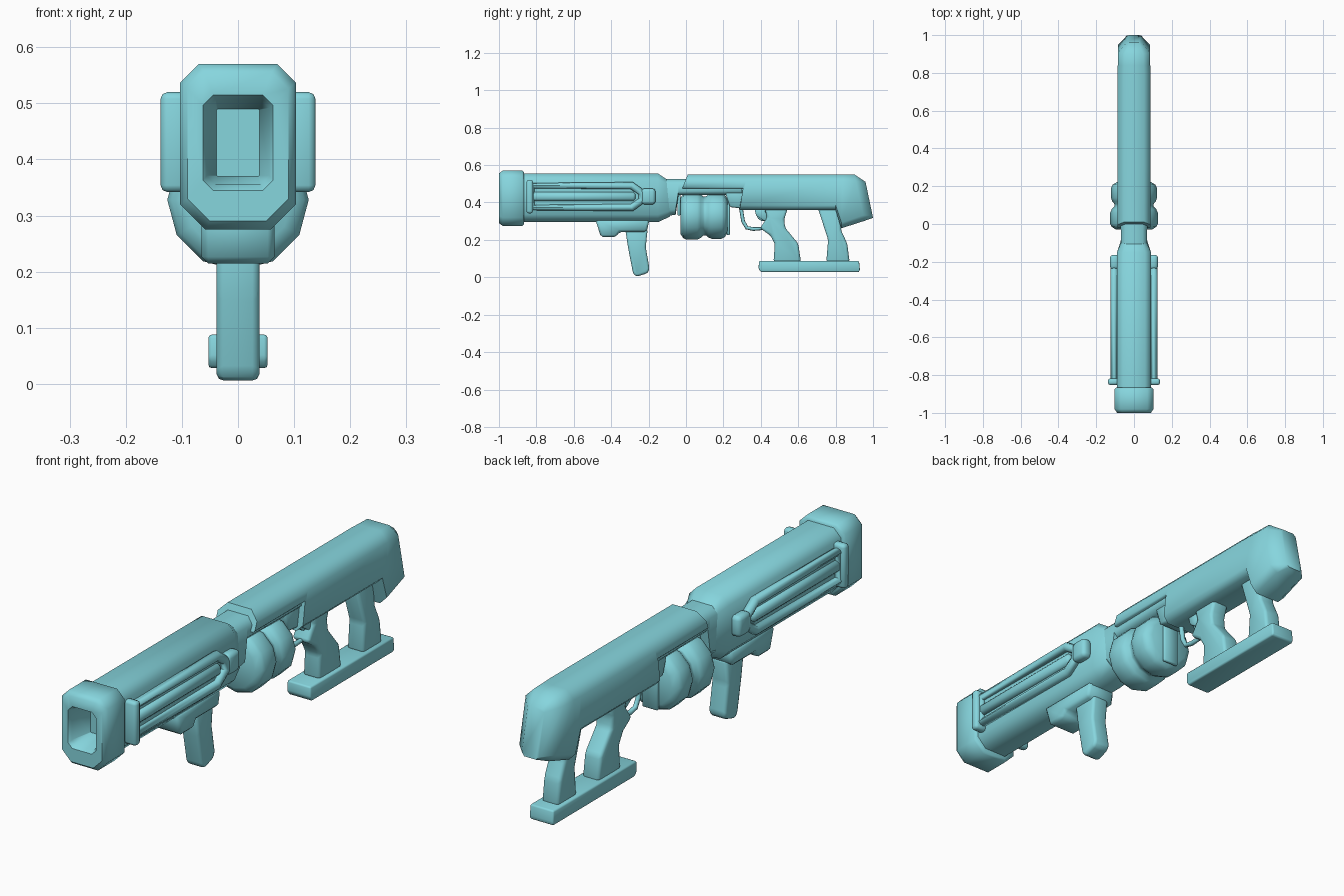
import bpy, bmesh, math

cube = bpy.data.objects.get("Cube")
if cube:
    bpy.data.objects.remove(cube, do_unlink=True)

teal = bpy.data.materials.new("teal")
TEAL = (0.24, 0.67, 0.73, 1)
teal.diffuse_color = TEAL
teal.use_nodes = True
next(n for n in teal.node_tree.nodes if n.type == 'BSDF_PRINCIPLED').inputs["Base Color"].default_value = TEAL


def smooth(ob, angle):
    bpy.ops.object.select_all(action='DESELECT')
    bpy.context.view_layer.objects.active = ob
    ob.select_set(True)
    bpy.ops.object.shade_smooth_by_angle(angle=math.radians(angle))


def finish(name, bm, angle=50):
    bmesh.ops.recalc_face_normals(bm, faces=bm.faces[:])
    me = bpy.data.meshes.new(name)
    bm.to_mesh(me)
    bm.free()
    me.materials.append(teal)
    ob = bpy.data.objects.new(name, me)
    bpy.context.collection.objects.link(ob)
    smooth(ob, angle)
    return ob


def skin(bm, rings, closed=False):
    """Bridge equal rings of vertices, with caps at open ends."""
    n = len(rings[0])
    for a, b in zip(rings, rings[1:] + (rings[:1] if closed else [])):
        for i in range(n):
            j = (i + 1) % n
            bm.faces.new((a[i], a[j], b[j], b[i]))
    if not closed:
        bm.faces.new(rings[0])
        bm.faces.new(rings[-1])


def loft(name, sections, angle=50):
    """Sections: y low, z low, y high, z high, half width, low chamfer, high chamfer."""
    bm = bmesh.new()
    rings = []
    for yb, zb, yt, zt, w, cb, ct in sections:
        pts = [(w - cb, zb), (w, zb + cb), (w, zt - ct), (w - ct, zt),
               (ct - w, zt), (-w, zt - ct), (-w, zb + cb), (cb - w, zb)]
        rings.append([bm.verts.new((x, yb + (yt - yb) * (z - zb) / (zt - zb), z)) for x, z in pts])
    skin(bm, rings)
    return finish(name, bm, angle)


def prism(name, profile, x0, x1, bevel=0.01, segments=1):
    """Side profile of (y, z) points carried from x0 to x1, with softened edges."""
    bm = bmesh.new()
    skin(bm, [[bm.verts.new((x, y, z)) for y, z in profile] for x in (x0, x1)])
    bmesh.ops.recalc_face_normals(bm, faces=bm.faces[:])
    if bevel:
        bmesh.ops.bevel(bm, geom=bm.edges[:], offset=bevel, segments=segments,
                        profile=0.5, affect='EDGES', clamp_overlap=True)
    return finish(name, bm)


def box(y0, y1, z0, z1):
    return [(y0, z0), (y1, z0), (y1, z1), (y0, z1)]


def tube(name, path, x, radius, closed):
    cu = bpy.data.curves.new(name, 'CURVE')
    cu.dimensions = '3D'
    cu.bevel_depth = radius
    cu.bevel_resolution = 2
    sp = cu.splines.new('POLY')
    sp.points.add(len(path) - 1)
    for p, (y, z) in zip(sp.points, path):
        p.co = (x, y, z, 1)
    sp.use_cyclic_u = closed
    cu.use_fill_caps = True
    cu.materials.append(teal)
    ob = bpy.data.objects.new(name, cu)
    bpy.context.collection.objects.link(ob)
    bpy.ops.object.select_all(action='DESELECT')
    bpy.context.view_layer.objects.active = ob
    ob.select_set(True)
    bpy.ops.object.convert(target='MESH')
    smooth(bpy.context.object, 50)


def straight(y, z0, z1, w, cb, ct):
    return (y, z0, y, z1, w, cb, ct)


# Muzzle block with a tapering hollow bore
loft("muzzle", [
    straight(-0.865, 0.285, 0.56, 0.095, 0.045, 0.03),
    straight(-0.875, 0.275, 0.57, 0.103, 0.045, 0.033),
    straight(-0.98, 0.275, 0.57, 0.103, 0.045, 0.033),
    straight(-1.0, 0.29, 0.556, 0.09, 0.04, 0.03),
    straight(-1.0, 0.345, 0.515, 0.062, 0.018, 0.018),
    straight(-0.985, 0.355, 0.508, 0.056, 0.016, 0.016),
    straight(-0.89, 0.37, 0.49, 0.038, 0.002, 0.002)])

# Long front housing
loft("front_housing", [
    straight(-0.875, 0.295, 0.555, 0.09, 0.04, 0.032),
    straight(-0.15, 0.295, 0.555, 0.09, 0.04, 0.032),
    (-0.085, 0.325, -0.105, 0.525, 0.07, 0.03, 0.025)])

# Neck and inner receiver linking the two halves
loft("neck", [
    straight(-0.12, 0.325, 0.525, 0.07, 0.03, 0.025),
    straight(-0.055, 0.335, 0.525, 0.07, 0.03, 0.025),
    straight(-0.04, 0.44, 0.525, 0.07, 0.02, 0.025),
    straight(0.30, 0.44, 0.525, 0.075, 0.02, 0.025)])
prism("receiver_lower", [(0.235, 0.375), (0.33, 0.365), (0.33, 0.48), (0.20, 0.48)], -0.065, 0.065, 0.008)

# Rear shell and butt
loft("rear_shell", [
    (-0.02, 0.475, 0.01, 0.55, 0.088, 0.006, 0.035),
    (0.305, 0.475, 0.305, 0.55, 0.088, 0.006, 0.035),
    (0.285, 0.36, 0.33, 0.55, 0.088, 0.025, 0.035),
    (0.80, 0.36, 0.80, 0.55, 0.088, 0.025, 0.035),
    (0.83, 0.262, 0.84, 0.55, 0.086, 0.03, 0.035),
    (0.955, 0.302, 0.90, 0.55, 0.084, 0.03, 0.035),
    (1.0, 0.318, 0.96, 0.51, 0.038, 0.012, 0.012)])

# Twin-lobed drum, turned about the long axis
bm = bmesh.new()
rings = []
for y, r in [(-0.03, 0.095), (-0.015, 0.118), (0.0, 0.126), (0.06, 0.126), (0.078, 0.118),
             (0.092, 0.104), (0.106, 0.104), (0.12, 0.115), (0.138, 0.122),
             (0.19, 0.122), (0.208, 0.113), (0.222, 0.09)]:
    rings.append([bm.verts.new((r * math.cos(k * math.pi / 6), y, 0.328 + r * math.sin(k * math.pi / 6)))
                  for k in range(12)])
skin(bm, rings)
finish("drum", bm, 55)
for name, y in (("drum_front_bracket", -0.046), ("drum_rear_bracket", 0.218)):
    prism(name, box(y, y + 0.016, 0.225 if y > 0 else 0.33, 0.45), -0.035, 0.035, 0.004)

# Front grip and its mount
prism("grip_mount", [(-0.485, 0.31), (-0.455, 0.215), (-0.375, 0.215), (-0.355, 0.243),
                     (-0.21, 0.243), (-0.195, 0.31)], -0.065, 0.065, 0.012)
prism("front_grip", [(-0.325, 0.26), (-0.31, 0.16), (-0.283, 0.02), (-0.265, 0.003), (-0.205, 0.022),
                     (-0.195, 0.045), (-0.215, 0.16), (-0.205, 0.26)], -0.038, 0.038, 0.014, 2)

# Side rails on both flanks
loop = [(-0.825, 0.49), (-0.29, 0.49), (-0.235, 0.452), (-0.235, 0.412), (-0.29, 0.373), (-0.825, 0.373)]
for side, s in (("left", 1), ("right", -1)):
    prism(side + "_rail_panel", loop, s * 0.08, s * 0.10, 0)
    tube(side + "_rail_loop", loop, s * 0.105, 0.02, True)
    prism(side + "_rail_bar", box(-0.83, -0.27, 0.408, 0.455), s * 0.085, s * 0.12, 0.012)
    prism(side + "_rail_knob", box(-0.24, -0.163, 0.39, 0.475), s * 0.08, s * 0.127, 0.016, 2)
    prism(side + "_rail_clamp", box(-0.853, -0.818, 0.342, 0.52), s * 0.08, s * 0.138, 0.012, 2)

# Trigger group
tube("trigger_guard", [(0.293, 0.375), (0.305, 0.30), (0.325, 0.265), (0.36, 0.258), (0.43, 0.262),
                       (0.43, 0.28)], 0, 0.01, False)
prism("trigger", [(0.37, 0.37), (0.383, 0.315), (0.405, 0.30), (0.43, 0.302), (0.425, 0.37)],
      -0.014, 0.014, 0.004)

# Pistol grip, rear post and lower skid
prism("pistol_grip", [(0.415, 0.37), (0.435, 0.33), (0.43, 0.295), (0.375, 0.33), (0.365, 0.37)][::-1],
      -0.025, 0.025, 0.004).name = "grip_tang"
prism("pistol_grip", [(0.42, 0.37), (0.435, 0.32), (0.395, 0.262), (0.45, 0.225), (0.475, 0.18),
                      (0.468, 0.08), (0.615, 0.08), (0.60, 0.18), (0.53, 0.265), (0.525, 0.31),
                      (0.545, 0.37)], -0.038, 0.038, 0.013, 2)
prism("rear_post", [(0.705, 0.37), (0.76, 0.20), (0.75, 0.08), (0.875, 0.08), (0.862, 0.18),
                    (0.83, 0.25), (0.82, 0.37)], -0.038, 0.038, 0.013, 2)
prism("skid", [(0.40, 0.028), (0.925, 0.028), (0.93, 0.04), (0.925, 0.088), (0.39, 0.088),
               (0.388, 0.045)], -0.053, 0.053, 0.014, 2)
